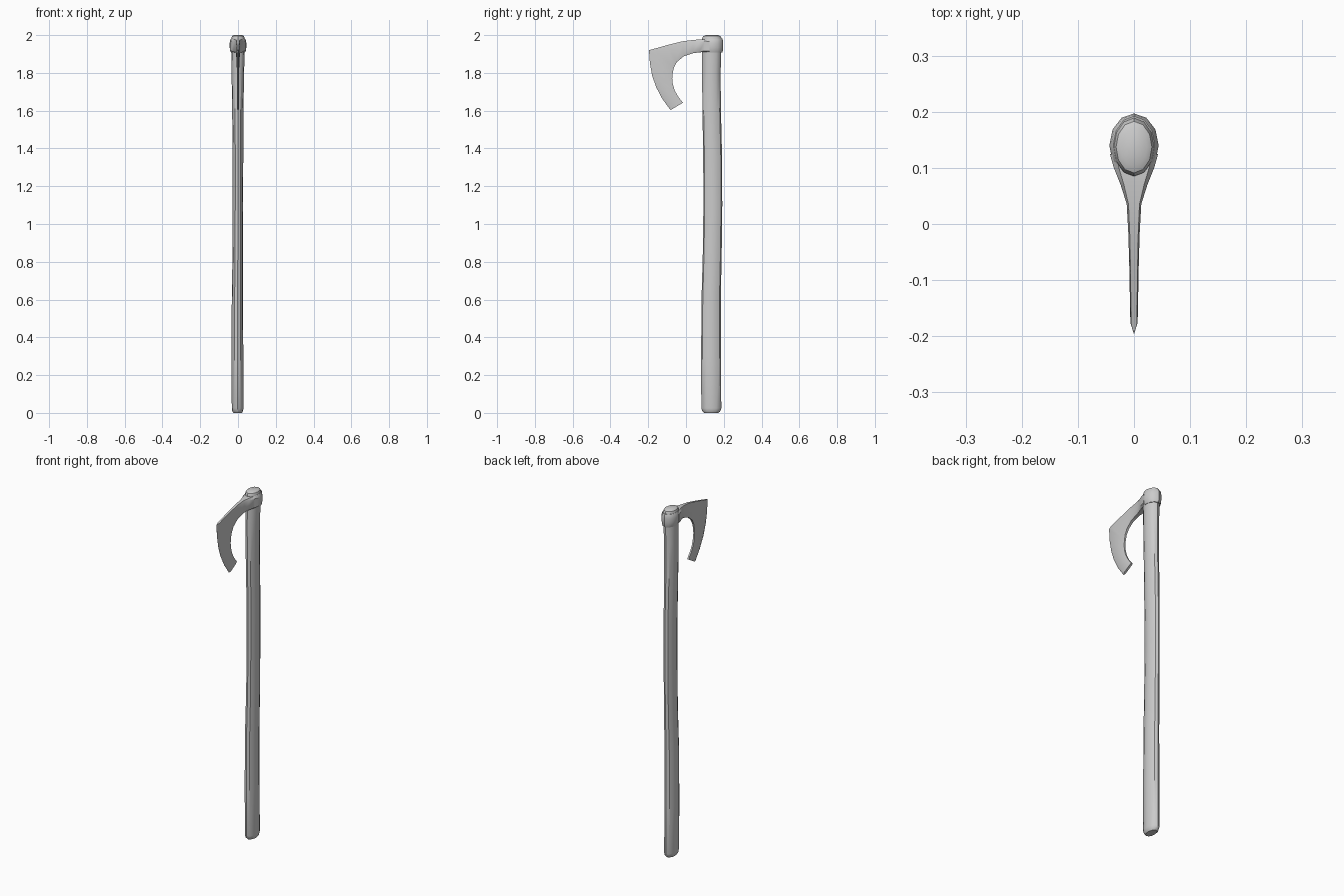
import bpy, bmesh
from math import sin, cos, pi


def build(name, rings, angle=0.6):
    """Loft closed rings of 3D points into a capped solid."""
    bm = bmesh.new()
    rows = [[bm.verts.new(p) for p in ring] for ring in rings]
    n = len(rows[0])
    for a, b in zip(rows, rows[1:]):
        for i in range(n):
            j = (i + 1) % n
            bm.faces.new((a[i], a[j], b[j], b[i]))
    bm.faces.new(rows[0][::-1])
    bm.faces.new(rows[-1])
    bmesh.ops.remove_doubles(bm, verts=bm.verts, dist=0.0003)
    bmesh.ops.recalc_face_normals(bm, faces=bm.faces)
    mesh = bpy.data.meshes.new(name)
    bm.to_mesh(mesh)
    bm.free()
    ob = bpy.data.objects.new(name, mesh)
    bpy.context.collection.objects.link(ob)
    bpy.ops.object.select_all(action='DESELECT')
    ob.select_set(True)
    bpy.context.view_layer.objects.active = ob
    bpy.ops.object.shade_smooth_by_angle(angle=angle)
    return ob


def oval(cx, cy, rx, ry, z, n=12):
    return [(cx + rx * cos(2 * pi * i / n), cy + ry * sin(2 * pi * i / n), z)
            for i in range(n)]


# Slightly wavy oval wooden shaft: z, centre x, centre y, radius x, radius y
shaft = [(0.0, -0.002, 0.134, 0.022, 0.038), (0.008, -0.002, 0.134, 0.028, 0.047),
         (0.025, -0.002, 0.134, 0.031, 0.053), (0.3, -0.003, 0.132, 0.031, 0.052),
         (0.6, -0.003, 0.133, 0.030, 0.051), (0.85, -0.001, 0.139, 0.028, 0.050),
         (1.1, -0.001, 0.142, 0.027, 0.050), (1.35, 0.000, 0.141, 0.028, 0.050),
         (1.6, -0.001, 0.136, 0.030, 0.049), (1.8, -0.001, 0.134, 0.033, 0.049),
         (1.92, 0, 0.136, 0.036, 0.051), (1.982, 0, 0.137, 0.036, 0.052),
         (1.994, 0, 0.137, 0.032, 0.046), (2.0, 0, 0.137, 0.023, 0.033)]
build("shaft", [oval(x, y, rx, ry, z) for z, x, y, rx, ry in shaft])

# Iron eye wrapped around the shaft
eye = [(1.907, 0.037, 0.052), (1.917, 0.041, 0.055), (1.935, 0.044, 0.057),
       (1.958, 0.044, 0.057), (1.973, 0.041, 0.055), (1.981, 0.037, 0.052)]
build("axe_eye", [oval(0, 0.14, rx, ry, z) for z, rx, ry in eye])

# Bearded blade stations: outer (y, z), inner (y, z), half thickness, sharp edge?
blade = [((0.125, 1.977), (0.125, 1.910), 0.043, 0),
         ((0.100, 1.978), (0.100, 1.910), 0.036, 0),
         ((0.070, 1.977), (0.072, 1.909), 0.024, 0),
         ((0.035, 1.974), (0.038, 1.904), 0.013, 0),
         ((-0.020, 1.967), (-0.012, 1.888), 0.010, 0),
         ((-0.100, 1.947), (-0.048, 1.858), 0.008, 0),
         ((-0.178, 1.925), (-0.064, 1.828), 0.007, 0),
         ((-0.196, 1.920), (-0.070, 1.800), 0.006, 1),
         ((-0.191, 1.850), (-0.073, 1.772), 0.006, 1),
         ((-0.179, 1.785), (-0.070, 1.742), 0.006, 1),
         ((-0.158, 1.724), (-0.060, 1.708), 0.006, 1),
         ((-0.125, 1.662), (-0.042, 1.675), 0.006, 1),
         ((-0.082, 1.603), (-0.016, 1.642), 0.006, 1)]
rings = []
for (oy, oz), (iy, iz), t, sharp in blade:
    f = 0.15
    my, mz = oy + (iy - oy) * f, oz + (iz - oz) * f
    ny, nz = oy + (iy - oy) * 0.9, oz + (iz - oz) * 0.9
    to = 0.0002 if sharp else t * 0.75
    side = [(to, oy, oz), (t, my, mz), (t, ny, nz), (t * 0.75, iy, iz)]
    rings.append(side + [(-x, y, z) for x, y, z in reversed(side)])
build("axe_blade", rings)
